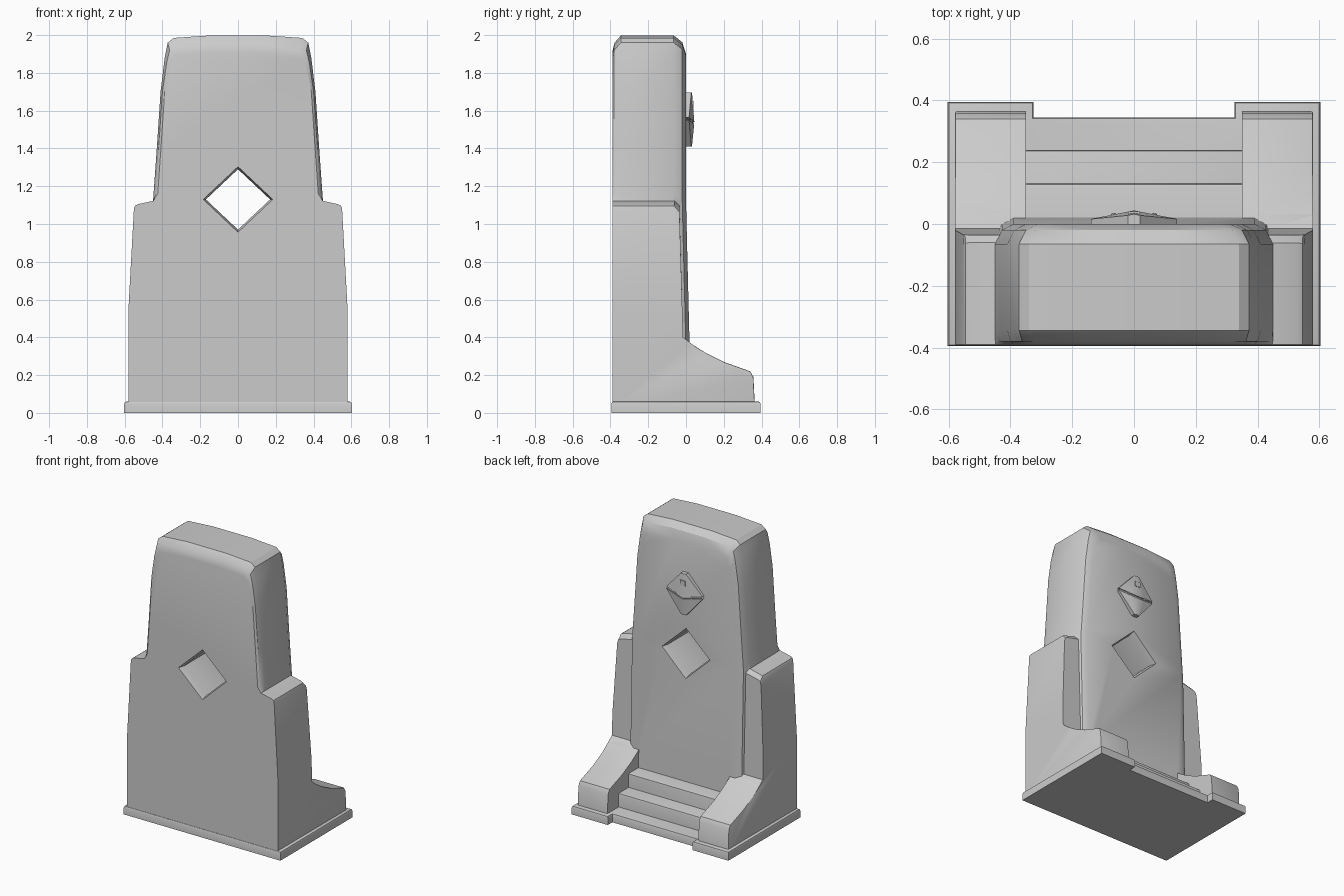
import bpy, bmesh, math

if "Cube" in bpy.data.objects:
    bpy.data.objects.remove(bpy.data.objects["Cube"])

stone = bpy.data.materials.new("grey stone")
stone.use_nodes = True
grey = (0.6, 0.6, 0.6, 1)
stone.diffuse_color = grey
stone.node_tree.nodes["Principled BSDF"].inputs["Base Color"].default_value = grey


def prism(points, direction):
    """Extrude a closed outline of 3D points along a direction."""
    bm = bmesh.new()
    face = bm.faces.new([bm.verts.new(p) for p in points])
    new = bmesh.ops.extrude_face_region(bm, geom=[face])["geom"]
    bmesh.ops.translate(bm, vec=direction, verts=[v for v in new if isinstance(v, bmesh.types.BMVert)])
    bmesh.ops.recalc_face_normals(bm, faces=bm.faces)
    return bm


def loft(sections):
    """Skin equal-length closed sections and cap both ends."""
    bm = bmesh.new()
    rings = [[bm.verts.new(p) for p in section] for section in sections]
    for a, b in zip(rings, rings[1:]):
        for i in range(len(a)):
            j = (i + 1) % len(a)
            bm.faces.new((a[i], a[j], b[j], b[i]))
    bm.faces.new(rings[0])
    bm.faces.new(rings[-1])
    bmesh.ops.recalc_face_normals(bm, faces=bm.faces)
    return bm


def cut(bm, co, no):
    bmesh.ops.bisect_plane(bm, geom=bm.verts[:] + bm.edges[:] + bm.faces[:], plane_co=co, plane_no=no)


def bevel(bm, rule, width):
    edges = [e for e in bm.edges if rule(*(v.co for v in e.verts))
             and e.calc_face_angle(0) > math.radians(35)]
    bmesh.ops.bevel(bm, geom=edges, offset=width, segments=2, profile=0.5,
                    affect="EDGES", clamp_overlap=True)


def finish(bm, name):
    bmesh.ops.recalc_face_normals(bm, faces=bm.faces)
    mesh = bpy.data.meshes.new(name)
    bm.to_mesh(mesh)
    bm.free()
    ob = bpy.data.objects.new(name, mesh)
    bpy.context.collection.objects.link(ob)
    mesh.materials.append(stone)
    return ob


def activate(ob):
    bpy.ops.object.select_all(action="DESELECT")
    ob.select_set(True)
    bpy.context.view_layer.objects.active = ob


def smooth(ob):
    activate(ob)
    bpy.ops.object.shade_smooth_by_angle(angle=math.radians(32))


def combine(ob, other, operation):
    activate(ob)
    mod = ob.modifiers.new("combine", "BOOLEAN")
    mod.operation, mod.object, mod.solver = operation, other, "EXACT"
    bpy.ops.object.modifier_apply(modifier=mod.name)
    bpy.data.objects.remove(other)


# Tall slab with a rounded, tapering head and softened edges
FRONT = -0.39
side = [(0.45, 0.03), (0.45, 1.12), (0.447, 1.16), (0.43, 1.4), (0.41, 1.7), (0.388, 1.88),
        (0.372, 1.96), (0.34, 1.985), (0.15, 1.998)]


def slab_section(y, inset):
    pts = []
    for x, z in side:
        if y < -0.2:
            k = 0.4 if z > 1.13 else 0
        else:
            k = 1
        drop = 1.6 * inset * min(1, max(0, (z - 1.7) / 0.25))
        pts.append((x - k * inset, y, z - drop))
    return pts + [(-x, y, z) for x, y, z in reversed(pts)]


bm = loft([slab_section(*s) for s in ((FRONT, 0.055), (-0.38, 0.025), (-0.345, 0),
                                      (-0.065, 0), (-0.02, 0.022), (0, 0.06))])
cut(bm, (0, 0, 1.12), (0, 0, 1))
for v in bm.verts:
    if v.co.y > -0.2:
        v.co.y += 0.025 * max(0, 1.12 - v.co.z)
monument = finish(bm, "monument")

# Side buttresses sweeping down into feet
profile = [(FRONT, 0.03), (FRONT, 1.1), (-0.06, 1.1), (-0.035, 1.07), (-0.015, 0.4), (0.03, 0.365),
           (0.1, 0.32), (0.2, 0.27), (0.34, 0.22), (0.357, 0.19), (0.365, 0.03)]
for s in (1, -1):
    bm = prism([(s * 0.35, y, z) for y, z in profile], (s * 0.23, 0, 0))
    cut(bm, (0, 0, 0.55), (0, 0, 1))
    for v in bm.verts:
        z = v.co.z
        if abs(v.co.x) > 0.5:
            v.co.x -= s * 0.03 * max(0, (z - 0.55) / 0.55)
        elif z > 1:
            v.co.z += 0.045
    # Soften the outer rim of the top only, then the end of the foot
    bevel(bm, lambda a, b: min(abs(a.x), abs(b.x)) > 0.5 and min(a.z, b.z) > 1.05, 0.018)
    bevel(bm, lambda a, b: min(abs(a.x), abs(b.x)) > 0.5 and min(a.y, b.y) > 0.02, 0.012)
    combine(monument, finish(bm, "buttress"), "UNION")

# Diamond opening with flared rims
diamond = ((0.17, 0), (0, 0.16), (-0.17, 0), (0, -0.16))
bm = loft([[(k * x, y, 1.13 + k * z) for x, z in diamond]
           for y, k in ((-0.42, 1.15), (-0.35, 1), (-0.05, 1), (0.04, 1.15))])
combine(monument, finish(bm, "opening_cutter"), "DIFFERENCE")
smooth(monument)

# Base plate, notched in front of the steps
half = [(0.603, -0.395), (0.603, 0.395), (0.325, 0.395), (0.325, 0.345)]
plan = half + [(-x, y) for x, y in reversed(half)]
bm = prism([(x, y, 0) for x, y in plan], (0, 0, 0.06))
bevel(bm, lambda a, b: a.z + b.z > 0.1, 0.012)
smooth(finish(bm, "base_plate"))

# Steps between the feet
for i, (y, z) in enumerate(((0.24, 0.155), (0.132, 0.25))):
    bm = prism([(-0.36, -0.1, 0.03), (0.36, -0.1, 0.03), (0.36, y, 0.03), (-0.36, y, 0.03)],
               (0, 0, z - 0.03))
    bevel(bm, lambda a, b: a.z + b.z > 0.2 and a.y + b.y > 0.1, 0.012)
    smooth(finish(bm, f"step_{i + 1}"))

# Diamond emblem in two raised halves
upper = [(-0.14, 1.565), (-0.06, 1.55), (0, 1.54), (0.06, 1.55), (0.14, 1.565), (0.02, 1.695), (-0.02, 1.695)]
lower = [(-0.14, 1.55), (-0.06, 1.535), (0, 1.525), (0.06, 1.535), (0.14, 1.55), (0.02, 1.41), (-0.02, 1.41)]
for name, shape in (("upper", upper), ("lower", lower)):
    bm = prism([(x, -0.01, z) for x, z in shape], (0, 0.05, 0))
    cut(bm, (0, 0, 0), (1, 0, 0))
    for v in bm.verts:
        if v.co.y > 0:
            v.co.y = 0.044 - 0.2 * abs(v.co.x) - 0.1 * max(0, abs(v.co.z - 1.555) - 0.02)
    smooth(finish(bm, f"emblem_{name}"))

# Drooping band with two knobs and a small square stud
curve = bpy.data.curves.new("emblem_band", "CURVE")
curve.dimensions, curve.bevel_depth, curve.bevel_resolution = "3D", 0.006, 1
spline = curve.splines.new("POLY")
spline.points.add(6)
for i, p in enumerate(spline.points):
    x = -0.135 + 0.045 * i
    p.co = (x, 0.036 - 0.18 * abs(x), 1.533 + 0.18 * abs(x), 1)
band = bpy.data.objects.new("emblem_band", curve)
bpy.context.collection.objects.link(band)
curve.materials.append(stone)
for x in (-0.065, 0.065):
    bm = bmesh.new()
    bmesh.ops.create_icosphere(bm, subdivisions=1, radius=0.012)
    bmesh.ops.translate(bm, vec=(x, 0.026, 1.545), verts=bm.verts)
    finish(bm, "emblem_knob")
bm = prism([(x, 0.01, z) for x, z in ((-0.02, 1.615), (0.02, 1.615), (0.02, 1.65), (-0.02, 1.65))],
           (0, 0.03, 0))
finish(bm, "emblem_stud")
